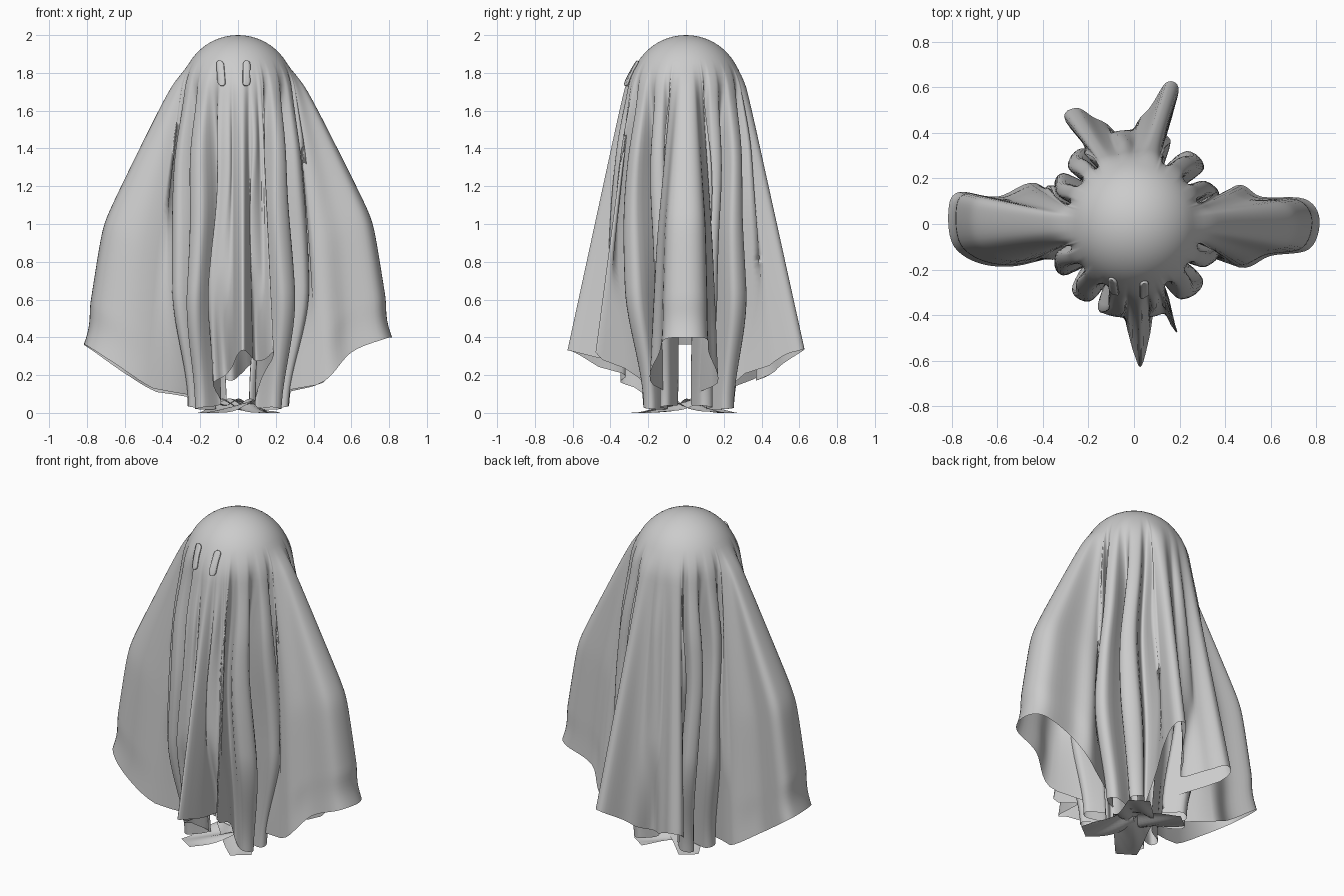
import bpy, bmesh, math
from mathutils import Vector
from mathutils.bvhtree import BVHTree

if "Cube" in bpy.data.objects:
    bpy.data.objects.remove(bpy.data.objects["Cube"])

# Hem of the sheet: four hanging lobes and a pleat group mirrored between them (x, y, height)
RIGHT = [(.46, -.19, .17), (.60, -.14, .32), (.77, -.11, .39), (.815, .02, .40), (.75, .11, .39),
         (.56, .12, .32), (.45, .17, .16)]
BACK = [(.17, .48, .28), (.195, .60, .33), (.14, .62, .33), (.06, .50, .25), (-.04, .43, .17),
        (-.16, .46, .22), (-.25, .51, .26), (-.30, .45, .23)]
LEFT = [(-.43, .18, .11), (-.60, .12, .21), (-.77, .14, .33), (-.815, .06, .36), (-.79, -.10, .35),
        (-.65, -.18, .26), (-.45, -.17, .13)]
FRONT = [(-.14, -.40, .15), (-.05, -.42, .21), (.00, -.57, .31), (.035, -.62, .33), (.09, -.42, .28),
         (.14, -.42, .28), (.19, -.47, .31)]
PLEATS = [(.23, .05, .05), (.35, .12, .04), (.32, .19, .03), (.15, .14, .02), (.285, .255, .02),
          (.22, .32, .03), (.10, .22, .05)]


def pleats(sx, sy):
    p = [(x * sx, y * sy, z) for x, y, z in PLEATS]
    return p if sx * sy > 0 else p[::-1]


HEM = (RIGHT[3:] + pleats(1, 1) + BACK + pleats(-1, 1) + LEFT + pleats(-1, -1)
       + FRONT + pleats(1, -1) + RIGHT[:3])
N, SUB = len(HEM), 6
R, TOP = 0.30, 1.70                      # head radius and centre height
CAP = math.radians(60)                   # where cloth leaves the head
ZC = TOP + R * math.cos(CAP)


def add_object(name, verts, faces):
    me = bpy.data.meshes.new(name)
    me.from_pydata(verts, [], faces)
    bm = bmesh.new()
    bm.from_mesh(me)
    bmesh.ops.recalc_face_normals(bm, faces=bm.faces)
    bm.to_mesh(me)
    bm.free()
    ob = bpy.data.objects.new(name, me)
    bpy.context.collection.objects.link(ob)
    me.shade_smooth()
    return ob


def grid_faces(rows, n):
    return [(i * n + j, i * n + j + 1, (i + 1) * n + j + 1, (i + 1) * n + j)
            for i in range(rows - 1) for j in range(n - 1)]


def spline(a, b, c, d, t):
    return 0.5 * (2 * b + (c - a) * t + (2 * a - 5 * b + 4 * c - d) * t * t
                  + (3 * b - a - 3 * c + d) * t ** 3)


def ramp(v, lo, hi):
    t = min(1, max(0, (v - lo) / (hi - lo)))
    return t * t * (3 - 2 * t)


# Angles around the head at which each fold starts, evenly eased
ang = sorted(math.atan2(y, x) % math.tau for x, y, z in HEM)
gaps = [(ang[(i + 1) % N] - ang[i]) % math.tau for i in range(N)]
for _ in range(4):
    gaps = [(gaps[i - 1] + 2 * gaps[i] + gaps[(i + 1) % N]) / 4 for i in range(N)]
start = [ang[0] + sum(gaps[:i]) for i in range(N)]

# Columns: hem point and head angle
cols = []
for i in range(N):
    p = [Vector(HEM[(i + k) % N]) for k in (-1, 0, 1, 2)]
    for s in range(SUB):
        cols.append((spline(*p, s / SUB), start[i] + gaps[i] * s / SUB))
M = len(cols)


def drape(hem, a, f):
    z = ZC - f * (ZC - hem.z)
    base = math.sqrt(R * R - (z - TOP) ** 2) if z > TOP else R
    # side lobes bulge as over raised arms, valleys tuck in early
    b1, b2 = 1.42 * f, 0.81 + 0.44 * (f - 0.57)
    arm = (b1 + b2 - math.sqrt((b1 - b2) ** 2 + 0.002)) / 2
    arm += (f - arm) * ramp(f, .85, 1)
    r = hem.xy.length
    k = ramp(abs(hem.x), .36, .6)
    pleat = 1 - ramp(r, .40, .47)
    early = pleat * ramp(f, .02, .3) * (f ** 0.5 - f)
    w = (f + k * (arm - f) + early) * (1 - math.exp(-f / .04))
    # pleats swell mid-height and gather inward near the floor
    swell = 1 + pleat * (0.08 * math.sin(math.pi * f) * ramp(r, .28, .36) - 0.25 * ramp(f, .65, 1))
    x = math.cos(a) * base * (1 - w) + hem.x * w
    y = math.sin(a) * base * (1 - w) + hem.y * w
    # slight wandering of the pleats as they fall
    turn = pleat * 0.09 * math.sin(4.5 * f + 3 * a) * ramp(f, .1, .5)
    c, s = math.cos(turn) * swell, math.sin(turn) * swell
    return (x * c - y * s, x * s + y * c, z)


# Sheet: round cap over the head, then hanging folds
verts, faces = [(0, 0, 2)], []
CAPS, ROWS = 10, 48
for j in range(1, CAPS):
    ph = CAP * j / CAPS
    verts += [(R * math.sin(ph) * math.cos(a), R * math.sin(ph) * math.sin(a),
               TOP + R * math.cos(ph)) for h, a in cols]
for j in range(ROWS + 1):
    verts += [drape(h, a, j / ROWS) for h, a in cols]
for i in range(M):
    n = (i + 1) % M
    faces.append((0, 1 + i, 1 + n))
    for j in range(CAPS + ROWS - 1):
        o = 1 + j * M
        faces.append((o + i, o + M + i, o + M + n, o + n))
add_object("draped_sheet", verts, faces)
bvh = BVHTree.FromPolygons(verts, faces)


# Sheet corners lying flat and rumpled on the floor, tips pointing outward
def corner(name, deg, reach, width, phase):
    n, vs = 14, []
    d = Vector((math.cos(math.radians(deg)), math.sin(math.radians(deg)), 0))
    side = Vector((-d.y, d.x, 0))
    for i in range(n):
        s = i / (n - 1)
        for j in range(n):
            t = j / (n - 1) * 2 - 1
            z = 0.04 * (1 - s) ** 2 + 0.018 * (1 + math.sin(4 * t + 5 * s + phase)) * (1 - s)
            vs.append(d * (reach * s) + side * t * width * (1 - 0.5 * s) + Vector((0, 0, z)))
    add_object(name, vs, grid_faces(n, n))


for k, (deg, reach, width) in enumerate([(56, .29, .12), (128, .28, .11), (238, .32, .12), (308, .29, .12)]):
    corner(f"floor_corner_{k + 1}", deg, reach, width, k * 1.7)


# Eyes: slim capsules laid on the face, with a little thickness
def eye(name, cx, tilt):
    vs, half, rad = [], 0.066, 0.019
    for i in range(21):
        z = -half * math.cos(math.pi * i / 20)
        over = max(0, abs(z) - (half - rad))
        wd = math.sqrt(max(1e-6, rad * rad - over * over))
        for u in (-1, -.33, .33, 1):
            o = Vector((cx + wd * u + tilt * z, -2, 1.797 + z))
            vs.append(bvh.ray_cast(o, Vector((0, 1, 0)))[0] + Vector((0, -.008, 0)))
    ob = add_object(name, vs, grid_faces(21, 4))
    solid = ob.modifiers.new("thickness", 'SOLIDIFY')
    solid.thickness, solid.offset = 0.012, 0
    bpy.context.view_layer.objects.active = ob
    ob.select_set(True)
    bpy.ops.object.shade_smooth_by_angle(angle=math.radians(40))
    ob.select_set(False)


eye("eye_left", -0.09, -0.08)
eye("eye_right", 0.045, 0.0)
